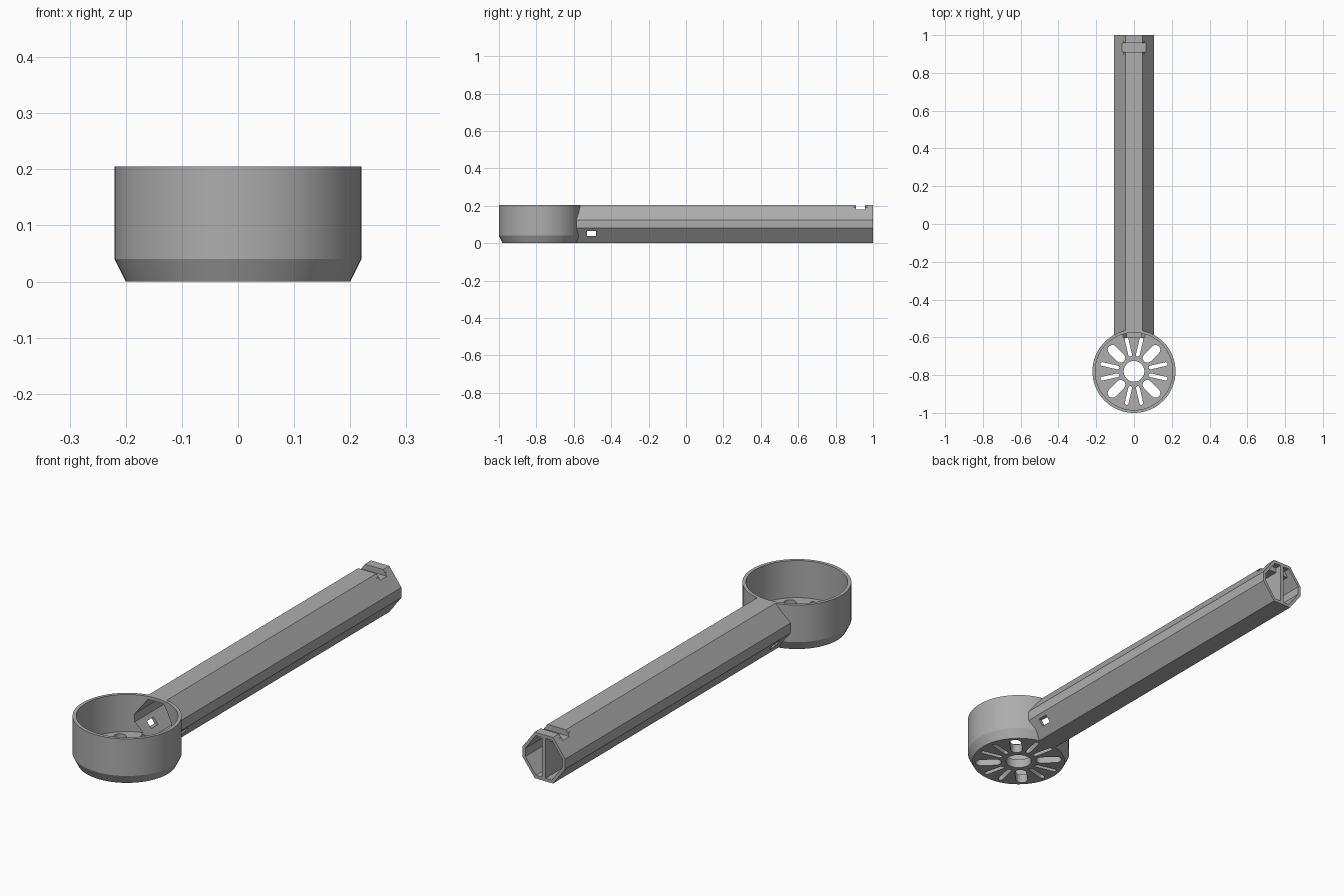
import bpy, bmesh, math
from mathutils import Matrix, Vector

if "Cube" in bpy.data.objects:
    bpy.data.objects.remove(bpy.data.objects["Cube"])

CUP_Y = -0.78
HEIGHT = 0.205
FLOOR = 0.04
WALL = 0.014

grey = bpy.data.materials.new("plain_grey")
grey.use_nodes = True
colour = (0.42, 0.42, 0.42, 1)
grey.diffuse_color = colour
grey.node_tree.nodes["Principled BSDF"].inputs["Base Color"].default_value = colour


def loft(name, rings):
    """Closed solid through rings of equal point count."""
    bm = bmesh.new()
    loops = [[bm.verts.new(p) for p in ring] for ring in rings]
    n = len(loops[0])
    for a, b in zip(loops, loops[1:]):
        for i in range(n):
            j = (i + 1) % n
            bm.faces.new((a[i], a[j], b[j], b[i]))
    bm.faces.new(loops[0])
    bm.faces.new(loops[-1])
    bmesh.ops.recalc_face_normals(bm, faces=bm.faces)
    mesh = bpy.data.meshes.new(name)
    bm.to_mesh(mesh)
    bm.free()
    mesh.materials.append(grey)
    obj = bpy.data.objects.new(name, mesh)
    bpy.context.collection.objects.link(obj)
    return obj


def circle(r, z, n=64):
    return [(r * math.cos(math.tau * i / n), CUP_Y + r * math.sin(math.tau * i / n), z)
            for i in range(n)]


def prism(name, profile, y0, y1):
    return loft(name, [[(x, y, z) for x, z in profile] for y in (y0, y1)])


def box(name, x, y0, y1, z0, z1):
    return prism(name, [(-x, z0), (x, z0), (x, z1), (-x, z1)], y0, y1)


def combine(target, tool, operation):
    mod = target.modifiers.new(operation, 'BOOLEAN')
    mod.operation = operation
    mod.solver = 'EXACT'
    mod.object = tool
    bpy.ops.object.select_all(action='DESELECT')
    bpy.context.view_layer.objects.active = target
    target.select_set(True)
    bpy.ops.object.modifier_apply(modifier=mod.name)
    bpy.data.objects.remove(tool)


def slot(angle, r0, r1, width):
    """Round-ended radial slot through the cup floor."""
    h, n = width / 2, 8
    pts = []
    for centre, start in ((r1 - h, -math.pi / 2), (r0 + h, math.pi / 2)):
        for i in range(n + 1):
            a = start + math.pi * i / n
            pts.append(Vector((centre + h * math.cos(a), h * math.sin(a), 0)))
    turn = Matrix.Translation((0, CUP_Y, 0)) @ Matrix.Rotation(angle, 4, 'Z')
    ring = [turn @ p for p in pts]
    return loft("slot_cutter", [[p + Vector((0, 0, z)) for p in ring] for z in (-0.05, 0.1)])


# Octagonal handle section, right half from bottom to top
half = [(0.045, 0), (0.105, 0.08), (0.105, 0.125), (0.045, HEIGHT)]
octagon = half + [(-x, z) for x, z in reversed(half)]
inner = [(0.039, WALL), (0.091, 0.084), (0.091, 0.121), (0.039, HEIGHT - WALL)]
inner_octagon = inner + [(-x, z) for x, z in reversed(inner)]

# Cup with a chamfered foot, joined to the handle
body = loft("cup_and_handle", [circle(0.2, 0), circle(0.22, FLOOR), circle(0.22, HEIGHT)])
combine(body, prism("handle", octagon, -0.65, 1), 'UNION')

# Hollow handle, split by a central rib
combine(body, prism("handle_mouth", inner_octagon, -0.6, -0.45), 'DIFFERENCE')
for side in (-1, 1):
    chamber = [(0.009, WALL)] + inner + [(0.009, HEIGHT - WALL)]
    chamber = [(side * x, z) for x, z in chamber]
    combine(body, prism("handle_chamber", chamber, -0.46, 1.05), 'DIFFERENCE')

# Cup interior, centre hole and floor slots
combine(body, loft("cup_hollow", [circle(0.205, FLOOR), circle(0.205, 0.3)]), 'DIFFERENCE')
combine(body, loft("centre_hole", [circle(0.055, -0.05, 32), circle(0.055, 0.1, 32)]), 'DIFFERENCE')
for quarter in range(4):
    base = quarter * math.pi / 2
    combine(body, slot(base + math.pi / 4, 0.075, 0.187, 0.05), 'DIFFERENCE')
    for offset in (-13, 13):
        combine(body, slot(base + math.radians(offset), 0.08, 0.182, 0.02), 'DIFFERENCE')

# Cross hole near the cup, and a floored notch near the far end
combine(body, box("cross_hole", 0.2, -0.53, -0.482, 0.038, 0.066), 'DIFFERENCE')
combine(body, box("notch_floor", 0.055, 0.895, 0.97, 0.168, 0.193), 'UNION')
combine(body, box("end_notch", 0.2, 0.91, 0.957, 0.18, 0.3), 'DIFFERENCE')

bpy.ops.object.select_all(action='DESELECT')
body.select_set(True)
bpy.context.view_layer.objects.active = body
bpy.ops.object.shade_smooth_by_angle(angle=math.radians(20))
